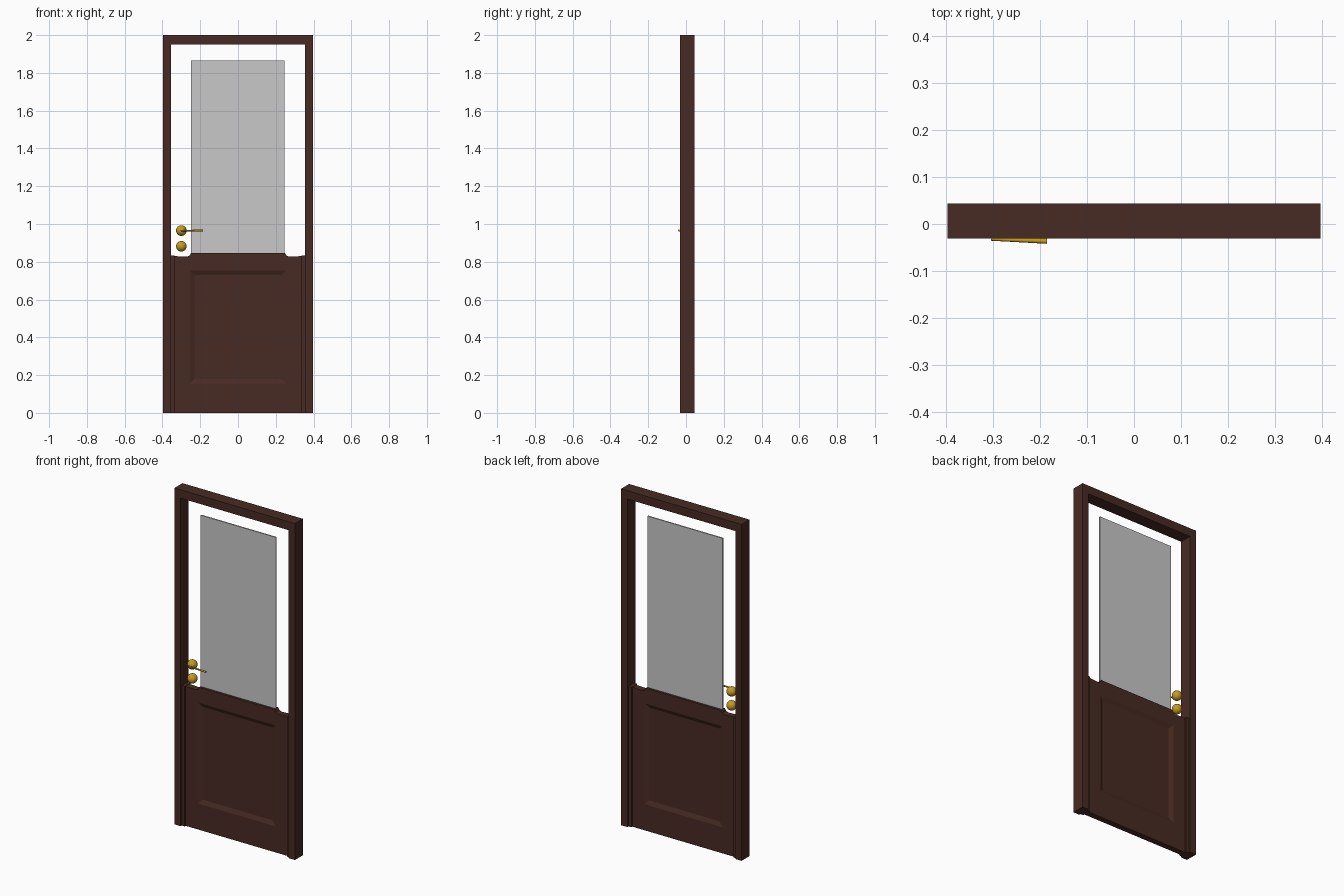
import bpy, bmesh
from math import radians
from mathutils import Vector, Matrix

old = bpy.data.objects.get("Cube")
if old:
    bpy.data.objects.remove(old, do_unlink=True)

MID = 0.0065  # depth of the door's centre plane


def material(name, r, g, b, metal=0.0):
    m = bpy.data.materials.new(name)
    m.use_nodes = True
    m.diffuse_color = (r, g, b, 1)
    shader = m.node_tree.nodes["Principled BSDF"]
    shader.inputs["Base Color"].default_value = (r, g, b, 1)
    shader.inputs["Roughness"].default_value = 0.5
    return m


wood = material("dark brown wood", 0.065, 0.024, 0.017)
glass = material("grey glass", 0.58, 0.58, 0.58)
brass = material("brass", 0.56, 0.32, 0.015)


def finish(bm, name, mat, smooth=False):
    bmesh.ops.recalc_face_normals(bm, faces=bm.faces)
    mesh = bpy.data.meshes.new(name)
    bm.to_mesh(mesh)
    bm.free()
    mesh.materials.append(mat)
    if smooth:
        mesh.shade_smooth()
    obj = bpy.data.objects.new(name, mesh)
    bpy.context.collection.objects.link(obj)
    return obj


def prism(name, outline, depth, mat):
    """Extrude an x-z outline evenly about the centre plane."""
    bm = bmesh.new()
    face = bm.faces.new([bm.verts.new((x, MID - depth / 2, z)) for x, z in outline])
    new = bmesh.ops.extrude_face_region(bm, geom=[face])["geom"]
    verts = [v for v in new if isinstance(v, bmesh.types.BMVert)]
    bmesh.ops.translate(bm, vec=(0, depth, 0), verts=verts)
    return finish(bm, name, mat)


def rect(x0, x1, z0, z1):
    return [(x0, z0), (x1, z0), (x1, z1), (x0, z1)]


# Outer frame: two jambs and a head with mitred corners
OUT, IN, TOP, HEAD = 0.396, 0.355, 2.0, 1.95
prism("frame_head", [(-IN, HEAD), (IN, HEAD), (OUT, TOP), (-OUT, TOP)], 0.075, wood)
for side, s in (("left", 1), ("right", -1)):
    prism(side + "_jamb", [(s * OUT, 0), (s * IN, 0), (s * IN, HEAD), (s * OUT, TOP)], 0.075, wood)
    # Narrow moulding between jamb and door
    prism(side + "_stop", rect(s * 0.336, s * IN, 0, 0.832), 0.054, wood)
    # Door stile with the stepped upper end
    prism(side + "_stile", [(s * 0.255, 0), (s * 0.336, 0), (s * 0.336, 0.83),
                            (s * 0.27, 0.827), (s * 0.255, 0.834)], 0.036, wood)

# Door rails
prism("bottom_rail", rect(-0.255, 0.255, 0, 0.155), 0.036, wood)
prism("middle_rail", [(-0.255, 0.755), (0.255, 0.755), (0.255, 0.834),
                      (0.248, 0.847), (-0.248, 0.847), (-0.255, 0.834)], 0.036, wood)

# Lower panel with bevelled recesses on both faces
bm = bmesh.new()
bmesh.ops.create_cube(bm, matrix=Matrix.Translation((0, MID, 0.455)) @ Matrix.Diagonal((0.51, 0.036, 0.6, 1)))
bmesh.ops.recalc_face_normals(bm, faces=bm.faces)
broad = [f for f in bm.faces if abs(f.normal.y) > 0.9]
bmesh.ops.inset_individual(bm, faces=broad, thickness=0.034, depth=-0.011)
finish(bm, "lower_panel", wood)

# Glass pane
prism("glass_pane", rect(-0.248, 0.247, 0.845, 1.865), 0.008, glass)

# Handle knob and lock knob
for name, z in (("handle_knob", 0.965), ("lock_knob", 0.882)):
    bm = bmesh.new()
    bmesh.ops.create_uvsphere(bm, u_segments=24, v_segments=16, radius=0.028,
                              matrix=Matrix.Translation((-0.3, 0, z)))
    finish(bm, name, brass, True)

# Lever: a tapered bar on the front of the knob
start, end = Vector((-0.303, -0.032, 0.965)), Vector((-0.185, -0.0365, 0.965))
along = end - start
bm = bmesh.new()
turn = along.to_track_quat("Z", "Y").to_matrix().to_4x4()
bmesh.ops.create_cone(bm, cap_ends=True, segments=16, radius1=0.0035, radius2=0.0055,
                      depth=along.length, matrix=Matrix.Translation((start + end) / 2) @ turn)
lever = finish(bm, "handle_lever", brass)
bpy.context.view_layer.objects.active = lever
lever.select_set(True)
bpy.ops.object.shade_smooth_by_angle(angle=radians(40))
